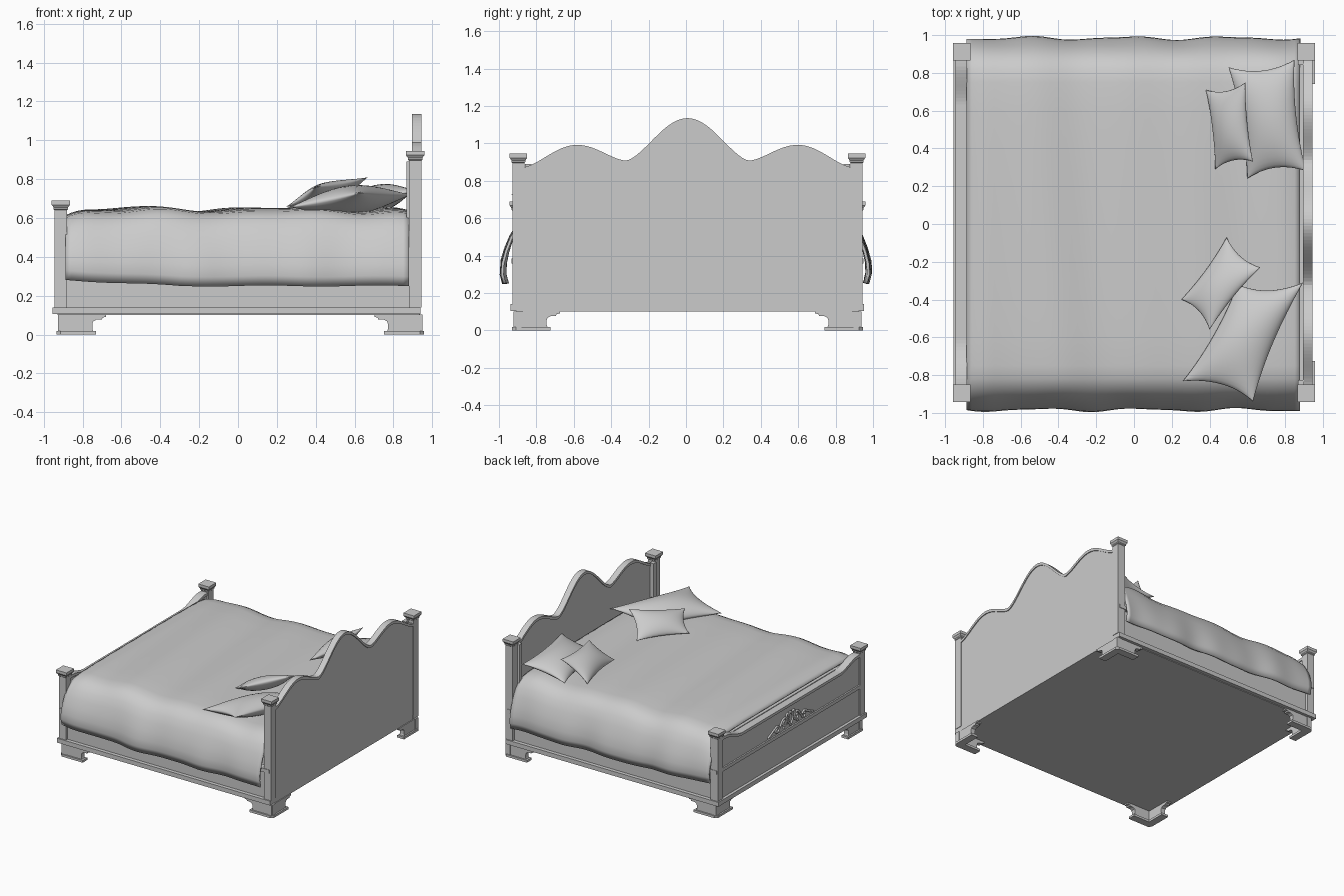
import bpy, bmesh, math
from mathutils import Vector

if "Cube" in bpy.data.objects:
    bpy.data.objects.remove(bpy.data.objects["Cube"], do_unlink=True)

grey = bpy.data.materials.new("light_grey")
grey.use_nodes = True
grey.diffuse_color = (0.6, 0.6, 0.6, 1)
grey.node_tree.nodes["Principled BSDF"].inputs["Base Color"].default_value = (0.6, 0.6, 0.6, 1)

YC = 0.008      # middle of the frame
POST = 0.904    # post distance from the middle


def finish(name, bm, smooth=False, recalc=True):
    if recalc:
        bmesh.ops.recalc_face_normals(bm, faces=bm.faces)
    me = bpy.data.meshes.new(name)
    bm.to_mesh(me)
    bm.free()
    me.materials.append(grey)
    ob = bpy.data.objects.new(name, me)
    bpy.context.scene.collection.objects.link(ob)
    for p in me.polygons:
        p.use_smooth = smooth
    return ob


def loft(name, rings, smooth=False):
    """Skin a list of equal closed rings and cap both ends."""
    bm = bmesh.new()
    vs = [[bm.verts.new(p) for p in ring] for ring in rings]
    n = len(vs[0])
    for a, b in zip(vs, vs[1:]):
        for i in range(n):
            k = (i + 1) % n
            bm.faces.new((a[i], a[k], b[k], b[i]))
    bm.faces.new(vs[0])
    bm.faces.new(vs[-1])
    return finish(name, bm, smooth)


def box(name, x0, x1, y0, y1, z0, z1):
    ring = lambda z: [(x0, y0, z), (x1, y0, z), (x1, y1, z), (x0, y1, z)]
    return loft(name, [ring(z0), ring(z1)])


def board(name, x0, x1, bottom, top, half=0.88, n=96):
    """Upright board across the bed whose edges follow functions of y."""
    rings = []
    for i in range(n + 1):
        y = -half + 2 * half * i / n
        b, t = bottom(y), top(y)
        rings.append([(x0, y + YC, b), (x1, y + YC, b), (x1, y + YC, t), (x0, y + YC, t)])
    return loft(name, rings)


def post(name, x, y, top):
    steps = [(.032, .14), (.032, top - .05), (.037, top - .045), (.037, top - .036),
             (.047, top - .022), (.047, top)]
    loft(name, [[(x + h * sx, y + h * sy, z) for sx, sy in ((-1, -1), (1, -1), (1, 1), (-1, 1))]
                for h, z in steps])


def head_edge(y):
    """Three-humped outline of the headboard."""
    keys = [(0, 1.135), (.33, .908), (.59, .992), (.88, .872)]
    y = abs(y)
    for (a, za), (b, zb) in zip(keys, keys[1:]):
        if y <= b + 1e-6:
            c = (1 + math.cos(math.pi * (y - a) / (b - a))) / 2
            if zb > za:
                return zb + (za - zb) * (1 - (1 - c) ** 0.8)
            return zb + (za - zb) * c ** 0.78
    return keys[-1][1]


def foot_edge(y):
    t = min(1, max(0, (abs(y) - .62) / .22))
    return .578 + .055 * t * t * (3 - 2 * t)


# Base slab and ledges
box("base_slab", -.93, .935, YC - .915, YC + .915, .10, .14)
box("foot_ledge", -.955, -.88, YC - .945, YC + .945, .105, .14)
for s, side in ((-1, "right"), (1, "left")):
    y = YC + s * POST
    a, b = sorted((YC + s * .87, YC + s * .945))
    box(side + "_ledge", -.955, .94, a, b, .105, .14)
    a, b = sorted((YC + s * .885, YC + s * .915))
    box(side + "_side_panel", -.9, .9, a, b, .14, .37)
    a, b = sorted((YC + s * .88, YC + s * .94))
    box(side + "_side_moulding", -.935, .93, a, b, .357, .385)
    # Posts
    post(side + "_head_post", .912, y, .945)
    post(side + "_foot_post", -.912, y, .69)
    a, b = sorted((YC + s * .835, YC + s * .87))
    box(side + "_head_pilaster", .868, .9, a, b, .14, .89)

# Headboard with crest moulding
board("headboard", .902, .938, lambda y: .10, lambda y: head_edge(y) - .008)
board("headboard_crest", .896, .945, lambda y: head_edge(y) - .022, head_edge)

# Footboard with mouldings
board("footboard", -.932, -.892, lambda y: .12, lambda y: foot_edge(y) - .006)
board("footboard_crest", -.944, -.884, lambda y: foot_edge(y) - .022, foot_edge)
board("footboard_middle_moulding", -.944, -.90, lambda y: .357, lambda y: .385, n=1)

# Bracket feet: two shaped boards and an L-shaped plinth in each corner
profile = [(.008, .015), (.19, .015), (.185, .03), (.185, .055), (.19, .068), (.205, .076),
           (.235, .078), (.238, .088), (.255, .09), (.255, .102), (.008, .102)]
plinth = [(.02, 0), (.205, 0), (.205, .06), (.06, .06), (.06, .205), (0, .205), (0, .02)]
for cx, sx, end in ((-.935, 1, "foot"), (.957, -1, "head")):
    for sy, side in ((1, "right"), (-1, "left")):
        cy = YC - sy * .938
        name = side + "_" + end
        put = lambda a, b, z: (cx + sx * a, cy + sy * b, z)
        loft(name + "_bracket_side", [[put(a, d, z) for a, z in profile] for d in (.012, .05)])
        loft(name + "_bracket_end", [[put(d, a, z) for a, z in profile] for d in (.012, .05)])
        loft(name + "_plinth", [[put(a, b, z) for a, b in plinth] for z in (0, .018)])

# Carved scrolls on the footboard
ornament = bpy.data.curves.new("footboard_carving", "CURVE")
ornament.dimensions = "3D"
ornament.bevel_depth = .009
ornament.bevel_resolution = 1


def stroke(points):
    sp = ornament.splines.new("POLY")
    sp.points.add(len(points) - 1)
    for q, (y, z) in zip(sp.points, points):
        q.co = (-.934, y + YC, z, 1)
        q.radius = 1


def scroll(s, y, z, r, start, turns, tail):
    pts = [(s * tail[0], tail[1])]
    for i in range(25):
        t = i / 24
        ang = start + turns * math.tau * t
        rad = r * (1 - .75 * t)
        pts.append((s * (y + rad * math.cos(ang)), z + rad * math.sin(ang)))
    stroke(pts)


for s in (-1, 1):
    scroll(s, .17, .42, .03, 1.2, 1.2, (.29, .395))
    scroll(s, .075, .445, .038, 0.8, 1.3, (.16, .40))
    scroll(s, .035, .49, .02, -1.4, 1.1, (.09, .40))
    stroke([(s * .03 * math.sin(math.pi * i / 8), .40 + .11 * i / 8) for i in range(9)])
ob = bpy.data.objects.new("footboard_carving", ornament)
ornament.materials.append(grey)
bpy.context.scene.collection.objects.link(ob)

# Mattress
box("mattress", -.88, .895, -.84, .85, .14, .58)

# Blanket: a draped cross-section swept along the bed with soft waves
half = [(0, .648), (.2, .648), (.4, .647), (.6, .645), (.75, .64), (.82, .632), (.87, .605),
        (.91, .56), (.94, .50), (.965, .43), (.982, .36), (.985, .30), (.972, .25)]
section = [(-y, z) for y, z in reversed(half[1:])] + half
bm = bmesh.new()
rows = []
N = 60
for i in range(N + 1):
    t = i / N
    x = -.888 + 1.768 * t
    end = max(0, 1 - t * 14) ** 2 * .03 + max(0, 1 - (1 - t) * 10) ** 2 * .02
    row = []
    for y, z in section:
        hang = max(0, min(1, (.62 - z) / .3))
        wave = math.sin(9 * x + 1.2 * y) + .6 * math.sin(15 * x + 2 + y)
        lift = (.009 * wave - end) * (1 - hang)
        hem = hang * (.03 * max(0, 1 - t * 3) + .003 * math.sin(11 * x))
        sway = math.copysign(1, y) * hang * .008 * (math.sin(12 * x + 2 * y) + .4 * math.sin(21 * x))
        row.append(bm.verts.new((x, y + sway, z + lift + hem)))
    rows.append(row)
for a, b in zip(rows, rows[1:]):
    for j in range(len(section) - 1):
        bm.faces.new((a[j], b[j], b[j + 1], a[j + 1]))
blanket = finish("blanket", bm, True, recalc=False)
mod = blanket.modifiers.new("thickness", "SOLIDIFY")
mod.thickness = .015
mod.offset = -1


def pillow(name, corners, thick, n=18):
    """Plump cushion with pinched sides spanning four corners in order."""
    a, b, c, d = [Vector(p) for p in corners]
    normal = (c - a).cross(d - b).normalized()
    if normal.z < 0:
        normal.negate()
    bm = bmesh.new()
    for side in (1, -1):
        grid = []
        for i in range(n + 1):
            line = []
            for j in range(n + 1):
                u = math.sin(math.pi * (i / n - .5))
                v = math.sin(math.pi * (j / n - .5))
                p = (1 + u * (1 - .13 * (1 - v * v))) / 2
                q = (1 + v * (1 - .13 * (1 - u * u))) / 2
                pos = a.lerp(b, p).lerp(d.lerp(c, p), q)
                puff = max(0, (1 - u * u) * (1 - v * v)) ** .6
                line.append(bm.verts.new(pos + normal * side * thick * puff))
            grid.append(line)
        for r, s in zip(grid, grid[1:]):
            for j in range(n):
                bm.faces.new((r[j], s[j], s[j + 1], r[j + 1]))
    bmesh.ops.remove_doubles(bm, verts=bm.verts, dist=.0005)
    finish(name, bm, True)


# Pillows
pillow("left_large_pillow", [(.50, .83, .66), (.85, .87, .735), (.91, .28, .745), (.60, .24, .66)], .07)
pillow("left_small_pillow", [(.38, .71, .64), (.59, .75, .80), (.63, .33, .785), (.43, .29, .665)], .055)
pillow("right_large_pillow", [(.26, -.83, .655), (.63, -.94, .73), (.895, -.31, .72), (.55, -.32, .66)], .075)
pillow("right_small_pillow", [(.25, -.40, .66), (.40, -.56, .76), (.67, -.23, .81), (.49, -.07, .66)], .05)
